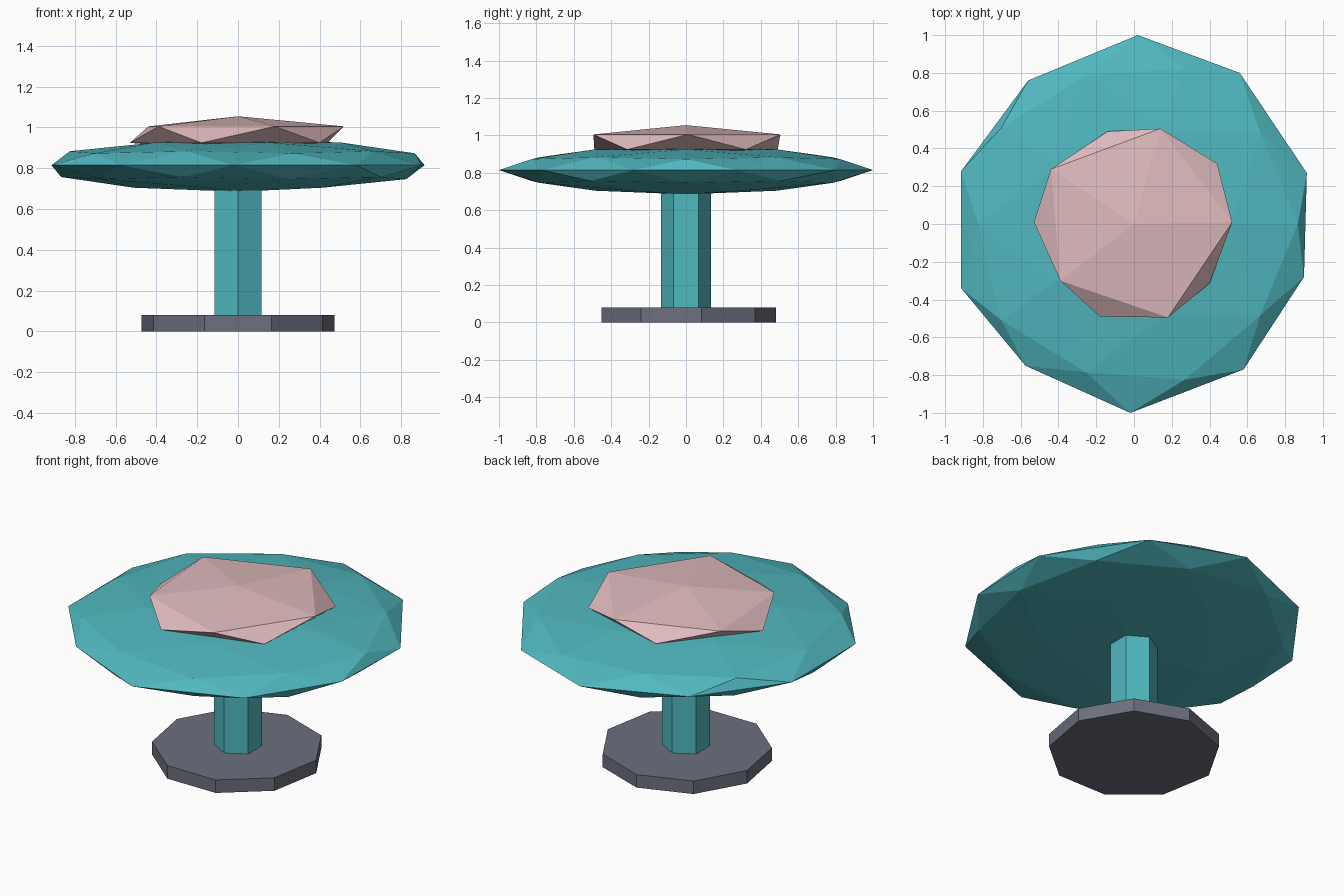
import bpy, bmesh, math
from mathutils import Vector

if "Cube" in bpy.data.objects:
    bpy.data.objects.remove(bpy.data.objects["Cube"])


def material(name, r, g, b):
    m = bpy.data.materials.new(name)
    m.diffuse_color = [((c / 255 + 0.055) / 1.055) ** 2.4 for c in (r, g, b)] + [1]
    m.use_nodes = True
    m.node_tree.nodes["Principled BSDF"].inputs["Base Color"].default_value = m.diffuse_color
    return m


teal = material("teal", 80, 184, 191)
pink = material("pale pink", 224, 187, 190)
grey = material("slate grey", 108, 112, 125)


def finish(obj, name, mat):
    obj.name = obj.data.name = name
    obj.data.materials.append(mat)
    return obj


def prism(name, sides, radius, z0, z1, mat):
    bpy.ops.mesh.primitive_cylinder_add(vertices=sides, radius=radius, depth=z1 - z0,
                                        location=(0, 0, (z0 + z1) / 2))
    return finish(bpy.context.object, name, mat)


def blob(name, level, radius, height, z, outline, mat):
    """Flattened icosphere whose outline corners are nudged to uneven spots."""
    bpy.ops.mesh.primitive_ico_sphere_add(subdivisions=level, radius=1, location=(0, 0, z))
    obj = bpy.context.object
    for v in obj.data.vertices:
        u = v.co.normalized()
        flat = Vector((u.x * radius, u.y * radius))
        on_outline = abs(u.z) < 0.1 if level == 2 else abs(u.z) < 0.9
        if on_outline:
            flat = min((Vector(p) for p in outline), key=lambda p: (p - flat).length)
        v.co = (flat.x, flat.y, u.z * height)
    return finish(obj, name, mat)


# foot and stem
prism("base", 9, 0.48, 0, 0.08, grey)
prism("stem", 6, 0.134, 0.08, 0.76, teal)

# broad faceted cap
blob("cap", 2, 0.97, 0.13, 0.815,
     [(0.02, 1.0), (0.56, 0.80), (0.915, 0.27), (0.90, -0.28), (0.58, -0.77),
      (-0.02, -1.0), (-0.575, -0.75), (-0.915, -0.34), (-0.915, 0.28), (-0.56, 0.76)], teal)

# small faceted cushion on top
blob("top_cushion", 1, 0.585, 0.09, 0.965,
     [(0.52, 0.01), (0.44, 0.32), (0.14, 0.505), (-0.14, 0.49), (-0.44, 0.29),
      (-0.53, 0.01), (-0.39, -0.30), (-0.18, -0.49), (0.18, -0.495), (0.40, -0.315)], pink)
